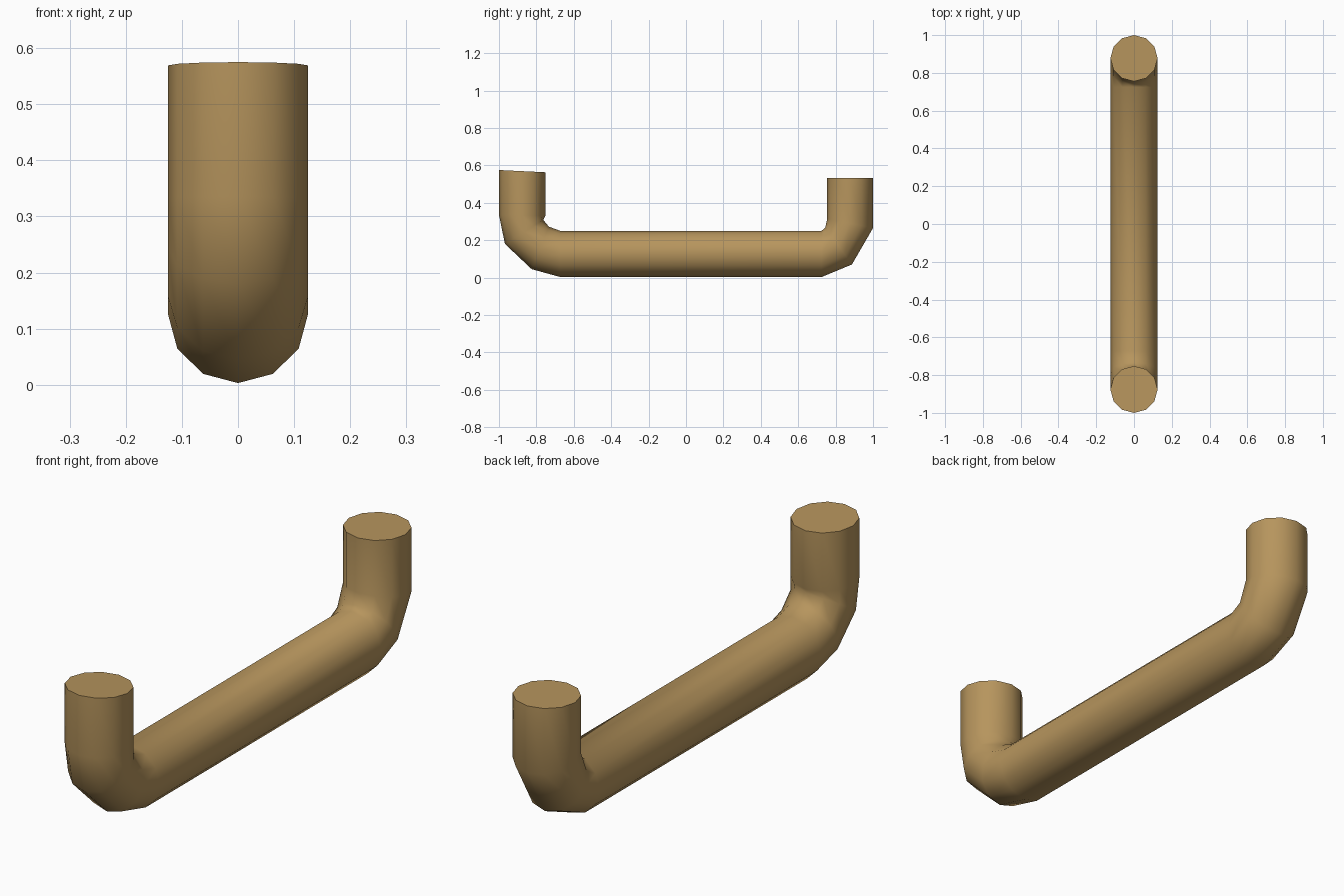
import bpy, bmesh, math

if "Cube" in bpy.data.objects:
    bpy.data.objects.remove(bpy.data.objects["Cube"])

SIDES = 12
HALF_WIDTH = 0.125

# Each ring along the bar: outer (y, z) and inner (y, z) points
rings = [
    ((-1.0, 0.575), (-0.752, 0.563)),
    ((-1.0, 0.335), (-0.752, 0.33)),
    ((-0.968, 0.18), (-0.763, 0.308)),
    ((-0.825, 0.045), (-0.733, 0.272)),
    ((-0.672, 0.003), (-0.672, 0.25)),
    ((0.725, 0.003), (0.725, 0.25)),
    ((0.887, 0.07), (0.745, 0.268)),
    ((1.0, 0.265), (0.755, 0.315)),
    ((1.0, 0.533), (0.755, 0.533)),
]

# Bent round handle, swept ring by ring
bm = bmesh.new()
loops = []
for (oy, oz), (iy, iz) in rings:
    loop = []
    for i in range(SIDES):
        a = 2 * math.pi * i / SIDES
        t = (1 - math.cos(a)) / 2
        loop.append(bm.verts.new((HALF_WIDTH * math.sin(a),
                                  oy + (iy - oy) * t, oz + (iz - oz) * t)))
    loops.append(loop)
for a, b in zip(loops, loops[1:]):
    for i in range(SIDES):
        j = (i + 1) % SIDES
        bm.faces.new((a[i], a[j], b[j], b[i]))

# Flat end caps
bm.faces.new(loops[0])
bm.faces.new(loops[-1])
bmesh.ops.recalc_face_normals(bm, faces=bm.faces[:])

mesh = bpy.data.meshes.new("handle")
bm.to_mesh(mesh)
bm.free()
handle = bpy.data.objects.new("handle", mesh)
bpy.context.collection.objects.link(handle)

# Tan finish
mat = bpy.data.materials.new("tan")
mat.diffuse_color = (0.47, 0.30, 0.11, 1)
mat.use_nodes = True
mat.node_tree.nodes["Principled BSDF"].inputs["Base Color"].default_value = mat.diffuse_color
mesh.materials.append(mat)

# Smooth sides, sharp cap edges
bpy.context.view_layer.objects.active = handle
handle.select_set(True)
bpy.ops.object.shade_smooth_by_angle(angle=math.radians(60))
